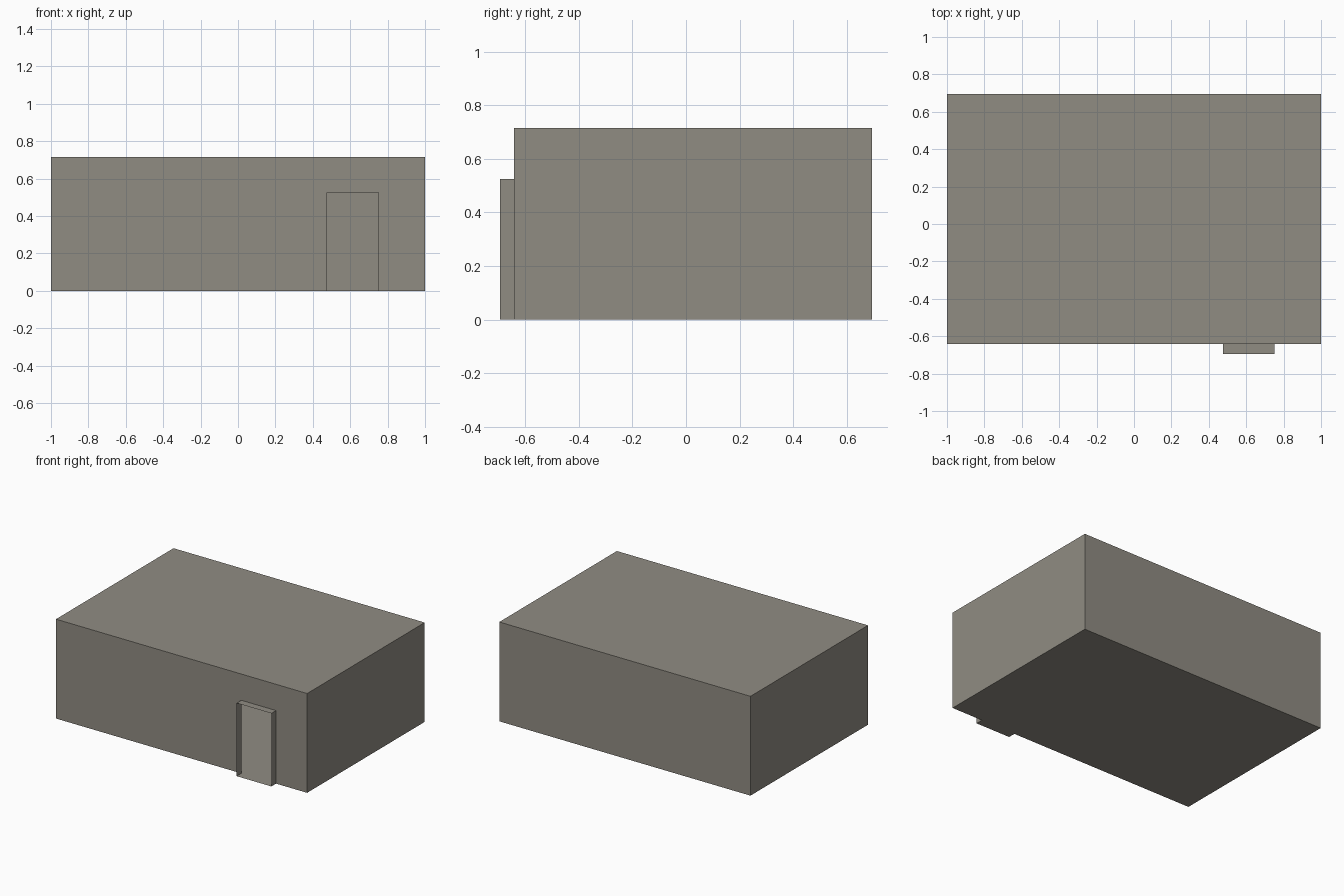
import bpy, bmesh
from mathutils import Matrix, Vector

if "Cube" in bpy.data.objects:
    bpy.data.objects.remove(bpy.data.objects["Cube"])

stone = bpy.data.materials.new("warm_grey")
stone.diffuse_color = (0.28, 0.262, 0.226, 1)
stone.use_nodes = True
stone.node_tree.nodes["Principled BSDF"].inputs["Base Color"].default_value = stone.diffuse_color

# Main dimensions
FRONT, BACK, HEIGHT = -0.642, 0.695, 0.715
DOOR_L, DOOR_R, DOOR_H, PORCH_FRONT = 0.476, 0.752, 0.526, -0.695


def finish(name, bm):
    mesh = bpy.data.meshes.new(name)
    bm.to_mesh(mesh)
    bm.free()
    mesh.materials.append(stone)
    obj = bpy.data.objects.new(name, mesh)
    bpy.context.collection.objects.link(obj)


def open_box(name, lo, hi, open_dirs):
    """Thin-walled box with the faces pointing along open_dirs removed."""
    lo, hi = Vector(lo), Vector(hi)
    bm = bmesh.new()
    bmesh.ops.create_cube(bm, size=1, matrix=Matrix.Translation((lo + hi) / 2)
                          @ Matrix.Diagonal((*(hi - lo), 1)))
    bm.normal_update()
    gone = [f for f in bm.faces if any(f.normal.dot(Vector(d)) > 0.9 for d in open_dirs)]
    bmesh.ops.delete(bm, geom=gone, context='FACES')
    finish(name, bm)


# Hollow building: floor, roof, back and side walls
open_box("building_shell", (-1, FRONT, 0), (1, BACK, HEIGHT), [(0, -1, 0)])

# Front wall panels around the open doorway
bm = bmesh.new()
for x0, x1, z0 in ((-1, DOOR_L, 0), (DOOR_L, DOOR_R, DOOR_H), (DOOR_R, 1, 0)):
    if z0 == 0:
        # side panels share a vertex with the lintel at door height
        outline = [(x0, 0), (x1, 0), (x1, DOOR_H), (x1, HEIGHT), (x0, HEIGHT), (x0, DOOR_H)]
    else:
        outline = [(x0, z0), (x1, z0), (x1, HEIGHT), (x0, HEIGHT)]
    bm.faces.new([bm.verts.new((x, FRONT, z)) for x, z in outline])
bmesh.ops.remove_doubles(bm, verts=bm.verts, dist=1e-4)
bmesh.ops.dissolve_limit(bm, angle_limit=0.01, verts=bm.verts, edges=bm.edges)
finish("front_wall", bm)

# Door surround, open at front and into the room
open_box("door_surround", (DOOR_L, PORCH_FRONT, 0), (DOOR_R, FRONT, DOOR_H),
         [(0, -1, 0), (0, 1, 0)])
